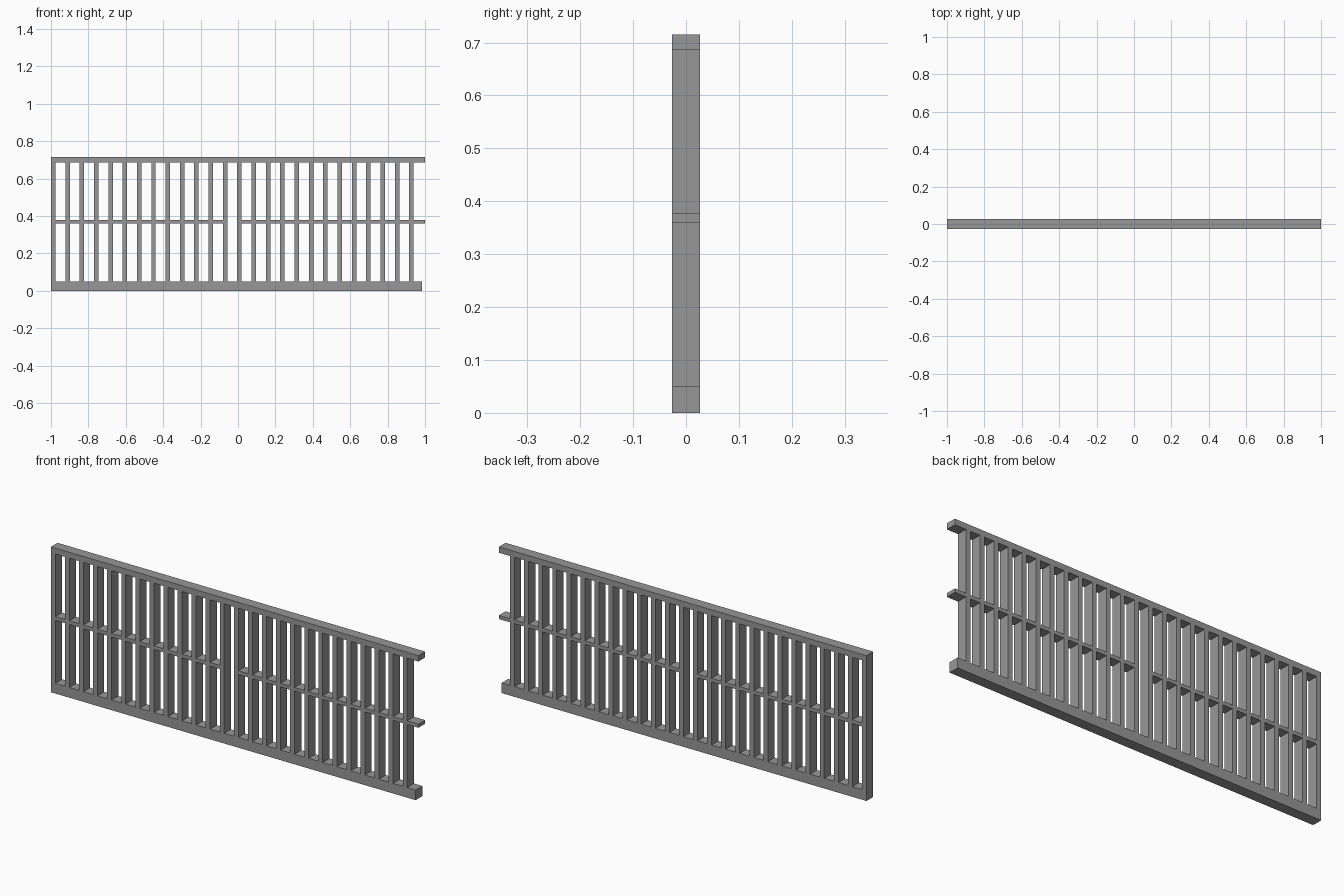
import bpy

cube = bpy.data.objects.get("Cube")
if cube:
    bpy.data.objects.remove(cube, do_unlink=True)

DEPTH = 0.052
BAR_WIDTH = 0.024
BAR_COUNT = 26
SPACING = 0.0766
BASE_TOP, TOP_RAIL_BOTTOM, HEIGHT = 0.05, 0.686, 0.715
MID_BOTTOM, MID_TOP = 0.36, 0.378
DOOR_GAP = 12  # bay without a middle rail

# Single painted metal colour
grey = bpy.data.materials.new("grey metal")
grey.use_nodes = True
colour = (0.31, 0.31, 0.31, 1)
grey.diffuse_color = colour
grey.node_tree.nodes["Principled BSDF"].inputs["Base Color"].default_value = colour


def box(name, x0, x1, z0, z1):
    """Full-depth box spanning the given x and z ranges."""
    bpy.ops.mesh.primitive_cube_add(size=1)
    obj = bpy.context.object
    obj.name = name
    centre = ((x0 + x1) / 2, 0, (z0 + z1) / 2)
    size = (x1 - x0, DEPTH, z1 - z0)
    for v in obj.data.vertices:
        v.co = [c + s * p for c, s, p in zip(centre, size, v.co)]
    obj.data.materials.append(grey)
    return obj


# Horizontal rails
box("bottom_rail", -1, 0.985, 0, BASE_TOP)
box("top_rail", -1, 1, TOP_RAIL_BOTTOM, HEIGHT)

# Upright bars, with a middle rail piece filling each bay
for i in range(BAR_COUNT):
    left = -1 + i * SPACING
    right = left + BAR_WIDTH
    box(f"upright_bar_{i + 1}", left, right, BASE_TOP, TOP_RAIL_BOTTOM)
    if i != DOOR_GAP:
        end = left + SPACING if i < BAR_COUNT - 1 else 1
        box(f"middle_rail_{i + 1}", right, end, MID_BOTTOM, MID_TOP)
